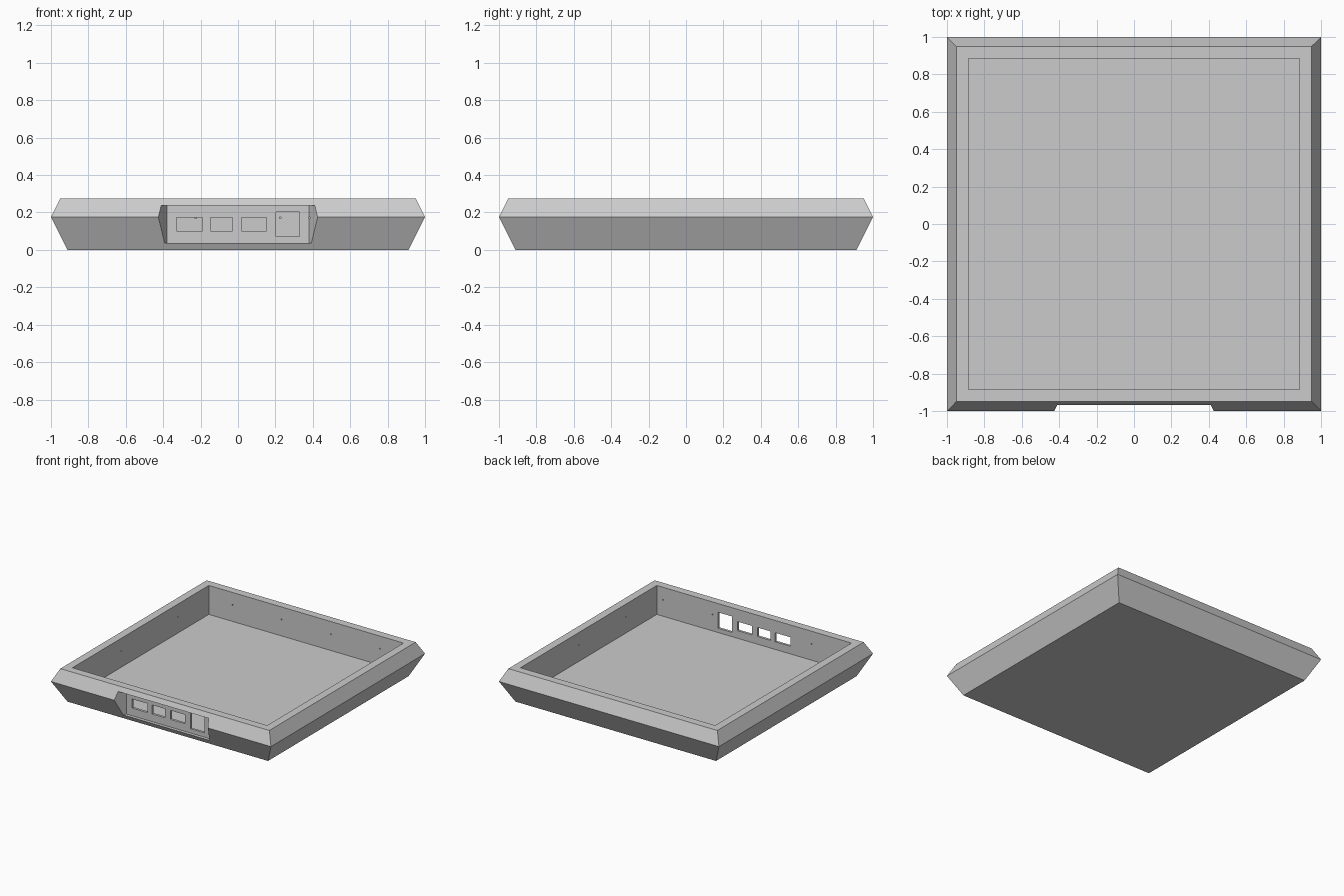
import bpy
import bmesh
import math
from mathutils import Matrix, Vector

cube = bpy.data.objects.get("Cube")
if cube:
    bpy.data.objects.remove(cube, do_unlink=True)

grey = bpy.data.materials.new("plain_grey")
grey.use_nodes = True
colour = (0.6, 0.6, 0.6, 1)
grey.diffuse_color = colour
grey.node_tree.nodes["Principled BSDF"].inputs["Base Color"].default_value = colour


def loft(name, rings):
    """Closed solid through a stack of four-cornered rings."""
    bm = bmesh.new()
    loops = [[bm.verts.new(p) for p in ring] for ring in rings]
    for a, b in zip(loops, loops[1:]):
        for i in range(4):
            j = (i + 1) % 4
            bm.faces.new((a[i], a[j], b[j], b[i]))
    bm.faces.new(loops[0])
    bm.faces.new(loops[-1])
    bmesh.ops.recalc_face_normals(bm, faces=bm.faces)
    mesh = bpy.data.meshes.new(name)
    bm.to_mesh(mesh)
    bm.free()
    mesh.materials.append(grey)
    obj = bpy.data.objects.new(name, mesh)
    bpy.context.collection.objects.link(obj)
    return obj


def square(half, z):
    return [(-half, -half, z), (half, -half, z), (half, half, z), (-half, half, z)]


def upright(x0, x1, z0, z1, y):
    return [(x0, y, z0), (x1, y, z0), (x1, y, z1), (x0, y, z1)]


def cut(target, cutter):
    cutter.hide_render = True
    mod = target.modifiers.new("cut", "BOOLEAN")
    mod.operation = "DIFFERENCE"
    mod.solver = "EXACT"
    mod.object = cutter
    bpy.context.view_layer.objects.active = target
    bpy.ops.object.modifier_apply(modifier=mod.name)
    bpy.data.objects.remove(cutter, do_unlink=True)


# Tray body with a bevelled outer rim
FLOOR, INNER, PANEL = 0.037, 0.885, -0.905
tray = loft("tray", [square(0.912, 0), square(1, 0.175), square(0.95, 0.275)])
cut(tray, loft("tray_cavity", [square(INNER, FLOOR), square(INNER, 0.4)]))

# Flared recess for the front socket panel
cut(tray, loft("panel_recess", [upright(-0.38, 0.38, FLOOR, 0.238, PANEL),
                                upright(-0.45, 0.45, FLOOR, 0.238, -1.05)]))

# Four openings through the socket panel
for x0, x1, z0, z1 in [(-0.33, -0.19, 0.1, 0.174), (-0.147, -0.03, 0.1, 0.174),
                       (0.018, 0.152, 0.1, 0.174), (0.202, 0.33, 0.072, 0.203)]:
    cut(tray, loft("panel_opening", [upright(x0, x1, z0, z1, -0.95),
                                     upright(x0, x1, z0, z1, -0.85)]))

# Tiny pin holes in the inner walls, given by wall angle and offset along it
pins = {0: (-0.67, -0.225, 0.225, 0.67), 90: (0.48, -0.25),
        180: (-0.83, -0.38, 0.52), 270: (0.48, -0.13)}
for angle, offsets in pins.items():
    turn = Matrix.Rotation(math.radians(angle), 4, "Z")
    for x in offsets:
        rings = [[turn @ Vector(p) for p in upright(x - 0.004, x + 0.004, 0.167, 0.175, y)]
                 for y in (INNER - 0.02, INNER + 0.03)]
        cut(tray, loft("pin_hole", rings))
